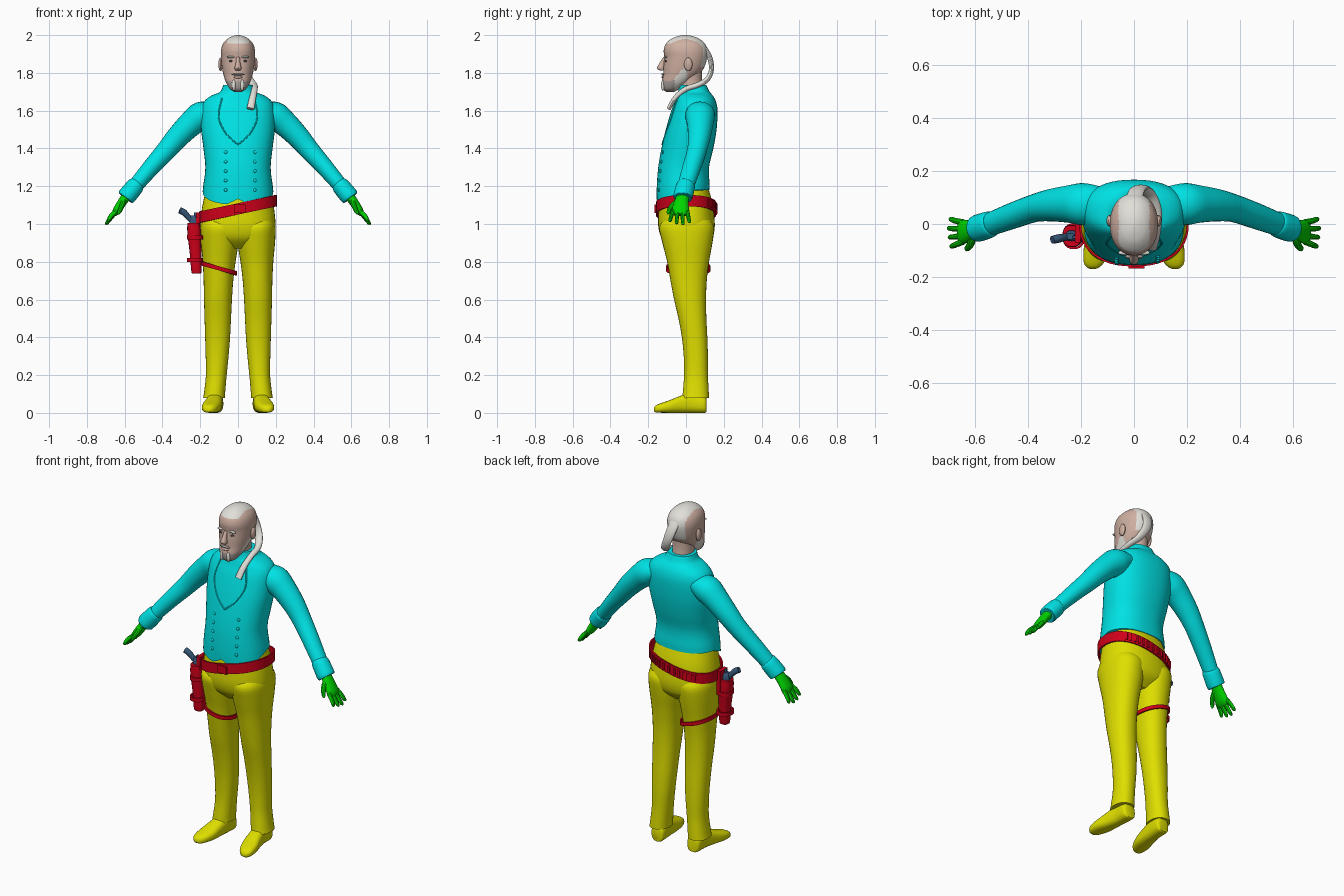
import bpy, bmesh, math
from mathutils import Vector
from mathutils.bvhtree import BVHTree

old = bpy.data.objects.get("Cube")
if old:
    bpy.data.objects.remove(old, do_unlink=True)

X, Y, Z = Vector((1, 0, 0)), Vector((0, 1, 0)), Vector((0, 0, 1))


def material(name, *rgb):
    m = bpy.data.materials.new(name)
    m.use_nodes = True
    m.diffuse_color = (*rgb, 1)
    m.node_tree.nodes["Principled BSDF"].inputs["Base Color"].default_value = (*rgb, 1)
    return m


CYAN = material("cyan cloth", 0, .76, .78)
YELLOW = material("yellow cloth", .74, .74, 0)
GREEN = material("green glove", 0, .66, 0)
RED = material("red leather", .62, 0, .01)
STEEL = material("blue steel", .04, .1, .2)
SKIN = material("skin", .62, .43, .36)
HAIR = material("white hair", .76, .74, .69)
BEARD = material("grey beard", .42, .38, .35)
DARK = material("dark eye", .06, .05, .05)


def finish(name, bm, *mats):
    bmesh.ops.recalc_face_normals(bm, faces=bm.faces)
    me = bpy.data.meshes.new(name)
    bm.to_mesh(me)
    bm.free()
    ob = bpy.data.objects.new(name, me)
    bpy.context.collection.objects.link(ob)
    for m in mats:
        me.materials.append(m)
    return ob


def catmull(rows, k):
    """Smooth a list of rows by passing a spline through every number."""
    out = []
    for i in range(len(rows) - 1):
        quad = (rows[max(i - 1, 0)], rows[i], rows[i + 1], rows[min(i + 2, len(rows) - 1)])
        for j in range(k):
            t = j / k
            out.append([b + .5 * t * (c - a + t * (2*a - 5*b + 4*c - d + t * (3*(b - c) + d - a)))
                        for a, b, c, d in zip(*quad)])
    return out + [list(rows[-1])]


def sup(angle, power):
    """Point on a unit rounded-square outline."""
    c, s = math.cos(angle), math.sin(angle)
    return (math.copysign(abs(c) ** (2 / power), c), math.copysign(abs(s) ** (2 / power), s))


def loft(name, rows, *mats, side=1, n=24, k=4, ref=Y, axis=None, power=2, move=None, paint=None):
    """Skin rows of (x, y, z, radius, radius) along a path."""
    rows = catmull([(r[0] * side, *r[1:]) for r in rows], k)
    centres = [Vector(r[:3]) for r in rows]
    bm, rings = bmesh.new(), []
    for i, r in enumerate(rows):
        t = axis or (centres[min(i + 1, len(rows) - 1)] - centres[max(i - 1, 0)]).normalized()
        u = t.cross(ref).normalized()
        v = t.cross(u)
        ring = []
        for j in range(n):
            c, s = sup(math.tau * j / n, power)
            p = centres[i] + u * (c * r[3]) + v * (s * r[4])
            ring.append(bm.verts.new(move(p) if move else p))
        rings.append(ring)
    for a, b in zip(rings, rings[1:]):
        for j in range(n):
            bm.faces.new((a[j], a[(j + 1) % n], b[(j + 1) % n], b[j]))
    bm.faces.new(rings[0])
    bm.faces.new(rings[-1])
    if paint:
        for f in bm.faces:
            f.material_index = paint(f.calc_center_median())
    return finish(name, bm, *mats)


def spans(*rows):
    """Turn (z, x0, x1, y0, y1) extents into loft rows."""
    return [((a + b) / 2, (c + d) / 2, z, (b - a) / 2, (d - c) / 2) for z, a, b, c, d in rows]


def sym(*rows):
    return spans(*[(z, -a, a, c, d) for z, a, c, d in rows])


def ball(name, loc, size, mat):
    bm = bmesh.new()
    bmesh.ops.create_uvsphere(bm, u_segments=16, v_segments=10, radius=1)
    for v in bm.verts:
        v.co = Vector(loc) + Vector(a * b for a, b in zip(v.co, size))
    return finish(name, bm, mat)


def box(name, loc, size, mat, turn=0):
    bm = bmesh.new()
    bmesh.ops.create_cube(bm, size=1)
    ob = finish(name, bm, mat)
    ob.location, ob.scale, ob.rotation_euler.z = loc, size, turn
    bev = ob.modifiers.new("soft edges", "BEVEL")
    bev.width = .003
    return ob


def band(name, cx, cy, a, b, z, slope, height, mat, n=48):
    """Sloping strap around the body."""
    bm, loops = bmesh.new(), []
    for grow, dz in ((0, -1), (.008, -1), (.008, 1), (0, 1)):
        pts = [sup(math.tau * j / n, 2.3) for j in range(n)]
        loops.append([bm.verts.new((cx + c * (a + grow), cy + s * (b + grow),
                                    z + slope * c * a + dz * height / 2)) for c, s in pts])
    for i in range(4):
        p, q = loops[i], loops[(i + 1) % 4]
        for j in range(n):
            bm.faces.new((p[j], p[(j + 1) % n], q[(j + 1) % n], q[j]))
    return finish(name, bm, mat)


# Waistcoat with a pointed front hem
def hem(p):
    w = max(0, (1.25 - p.z) / .1)
    notch = .03 * max(0, 1 - abs(p.x) / .06) if p.y < 0 else 0
    p.z += w * (.03 + .5 * min(p.y, 0) + notch)
    return p


vest = loft("waistcoat", sym(
    (1.15, .187, -.155, .125), (1.2, .183, -.155, .125), (1.3, .173, -.147, .122),
    (1.4, .183, -.13, .145), (1.5, .195, -.107, .162), (1.6, .194, -.078, .167),
    (1.65, .178, -.058, .158), (1.68, .14, -.048, .142), (1.70, .095, -.042, .125),
    (1.735, .078, -.036, .108)), CYAN, n=48, axis=Z, power=2.3, move=hem)
tree = BVHTree.FromPolygons([v.co for v in vest.data.vertices],
                            [list(p.vertices) for p in vest.data.polygons])


def on_front(x, z):
    return tree.ray_cast(Vector((x, -1, z)), Y)[0]


# Lapel edges and two columns of buttons
for s in (-1, 1):
    edge = catmull([(.085, 1.665), (.103, 1.565), (.06, 1.475), (0, 1.42)], 4)
    loft("lapel_edge", [(*on_front(x * s, z), .004, .004) for x, z in edge], CYAN, n=8, k=1)
    for i in range(5):
        ball("button", on_front(.012 + .077 * s, 1.18 + .05 * i), (.009, .006, .009), CYAN)

# Sleeves, cuffs, gloves, legs and shoes, one of each per side
for s, word in ((1, "left"), (-1, "right")):
    loft(word + "_sleeve", [
        (.12, .075, 1.60, .045, .065), (.19, .075, 1.575, .075, .079), (.25, .075, 1.53, .068, .07),
        (.32, .07, 1.46, .06, .06), (.38, .058, 1.39, .053, .052), (.46, .03, 1.30, .046, .049),
        (.54, 0, 1.205, .04, .044), (.575, -.012, 1.16, .037, .04)], CYAN, side=s)
    loft(word + "_cuff", [(.535, .002, 1.212, .041, .044), (.545, -.002, 1.2, .047, .05),
                          (.588, -.016, 1.148, .049, .051), (.596, -.018, 1.138, .043, .045)], CYAN, side=s)
    loft(word + "_palm", [(.58, -.014, 1.16, .026, .032), (.61, -.023, 1.12, .024, .037),
                          (.643, -.03, 1.07, .021, .045), (.657, -.032, 1.048, .012, .038)], GREEN, side=s)
    for i in range(4):
        y, reach = i - 1.5, (.045, .056, .06, .05)[i]
        loft(word + "_finger", [(.643, -.03 + .024 * y, 1.07, .012, .012),
                                (.672, -.033 + .03 * y, 1.07 - reach * .6, .012, .011),
                                (.66 + reach * .6, -.033 + .034 * y, 1.062 - reach, .009, .009),
                                (.662 + reach * .6, -.033 + .034 * y, 1.058 - reach, .003, .003)],
             GREEN, side=s, n=10)
    loft(word + "_thumb", [(.605, -.04, 1.125, .015, .016), (.615, -.075, 1.095, .014, .014),
                           (.628, -.092, 1.065, .011, .011), (.632, -.096, 1.052, .004, .004)],
         GREEN, side=s, n=10, ref=X)
    loft(word + "_trouser_leg", spans(
        (1.02, .01, .19, -.12, .13), (.98, -.005, .199, -.142, .149), (.9, -.003, .196, -.125, .14),
        (.8, .013, .187, -.1, .122), (.7, .025, .182, -.082, .11), (.6, .032, .18, -.063, .106),
        (.5, .037, .177, -.04, .108), (.4, .042, .174, -.022, .113), (.3, .05, .171, -.012, .116),
        (.2, .06, .17, -.01, .116), (.12, .067, .178, -.016, .12), (.08, .069, .184, -.02, .122)),
        YELLOW, side=s, n=32, axis=Z, power=2.2)
    loft(word + "_shoe", [
        (.117, .108, .04, .028, .036), (.118, .095, .046, .04, .046), (.121, .03, .054, .041, .054),
        (.129, -.03, .045, .045, .045), (.14, -.09, .033, .049, .033), (.15, -.14, .025, .04, .024),
        (.154, -.162, .02, .025, .017), (.155, -.17, .017, .008, .006)],
        YELLOW, side=s, axis=-Y, ref=Z, power=2.6)

# Seat of the trousers
loft("trouser_seat", sym(
    (1.2, .165, -.13, .115), (1.12, .184, -.14, .138), (1.05, .195, -.146, .148),
    (.98, .198, -.146, .152), (.92, .18, -.125, .135), (.87, .09, -.07, .08)),
    YELLOW, n=40, axis=Z, power=2.3)

# Gun belt with buckle and cartridge loops, thigh strap
band("gun_belt", 0, 0, .198, .152, 1.08, .22, .06, RED)
box("belt_buckle", (.01, -.161, 1.08), (.06, .014, .045), RED)
for i in range(13):
    a = math.radians(45 + 7.5 * i)
    c, d = sup(a, 2.3)
    box("cartridge_loop", (.205 * c, .161 * d, 1.08 + .044 * c), (.012, .012, .04), RED, a)
band("thigh_strap", -.1, .012, .088, .11, .765, -.3, .022, RED)

# Holster hanging from the belt, with the pistol in it
loft("holster", [(-.234, -.045, 1.005, .034, .04), (-.232, -.045, .95, .036, .042),
                 (-.225, -.046, .85, .031, .035), (-.22, -.05, .75, .027, .028),
                 (-.22, -.05, .738, .022, .022)], RED, axis=Z, power=2.6)
box("holster_hanger", (-.212, -.035, .99), (.022, .07, .14), RED)
for z in (.81, .93):
    band("holster_band", -.227, -.046, .035, .041, z, 0, .022, RED, 24)
loft("pistol_frame", [(-.235, -.045, .97, .02, .018), (-.235, -.045, 1.02, .022, .02),
                      (-.24, -.047, 1.045, .012, .012)], STEEL, axis=Z, power=3)
loft("pistol_grip", [(-.238, -.047, 1.01, .015, .013), (-.262, -.05, 1.035, .015, .014),
                     (-.285, -.055, 1.06, .017, .016), (-.308, -.06, 1.073, .017, .015)], STEEL, n=14)
box("pistol_hammer", (-.228, -.05, 1.045), (.012, .01, .03), STEEL)


# Head: shaved sides, hair along the crown, beard along the jaw
def head_paint(p):
    if abs(p.x) < .058 and (p.z > 1.955 or (p.y > .05 and p.z > 1.83)):
        return 1
    if p.y < .005 and p.z < 1.757 + 1.1 * max(0, p.y + .075):
        return 2 if p.y < -.06 else 1
    return 0


loft("neck", sym((1.68, .06, -.035, .1), (1.76, .058, -.04, .085), (1.84, .06, -.04, .085)), SKIN, axis=Z)
loft("head", sym(
    (1.7, .02, -.105, -.06), (1.715, .043, -.122, -.035), (1.75, .064, -.128, .02),
    (1.79, .077, -.121, .068), (1.83, .085, -.119, .097), (1.88, .09, -.115, .112),
    (1.92, .09, -.118, .114), (1.955, .079, -.106, .1), (1.982, .053, -.075, .068),
    (1.995, .027, -.042, .033), (2, .006, -.015, .005)),
    SKIN, HAIR, BEARD, n=56, k=6, axis=Z, power=2.15, paint=head_paint)
loft("nose", [(0, -.112, 1.885, .009, .008), (0, -.125, 1.855, .012, .014),
              (0, -.133, 1.825, .018, .021), (0, -.125, 1.812, .012, .012)], SKIN, n=14, axis=Z)
ball("lips", (0, -.122, 1.777), (.024, .008, .007), SKIN)
ball("moustache", (0, -.122, 1.792), (.034, .009, .006), BEARD)
for s in (-1, 1):
    ball("ear", (.092 * s, .012, 1.845), (.012, .022, .036), SKIN)
    ball("eye", (.035 * s, -.106, 1.862), (.013, .006, .006), DARK)
    ball("eyebrow", (.037 * s, -.108, 1.884), (.023, .009, .006), HAIR)
    ball("beard_braid", (.022 * s, -.122, 1.735), (.01, .01, .03), HAIR)

# Ponytail swept over the left shoulder
loft("ponytail", [(0, .09, 1.945, .012, .03), (.01, .124, 1.885, .014, .03), (.03, .135, 1.82, .013, .026),
                  (.06, .112, 1.765, .014, .022), (.085, .06, 1.735, .014, .018), (.088, .0, 1.715, .014, .016),
                  (.078, -.055, 1.67, .013, .018), (.066, -.092, 1.61, .011, .02)], HAIR, n=16, ref=X)

# Smooth shading that keeps hems and straps crisp
bpy.ops.object.select_all(action="DESELECT")
for ob in bpy.context.collection.objects:
    if ob.type == "MESH":
        ob.select_set(True)
        bpy.context.view_layer.objects.active = ob
bpy.ops.object.shade_smooth_by_angle()
